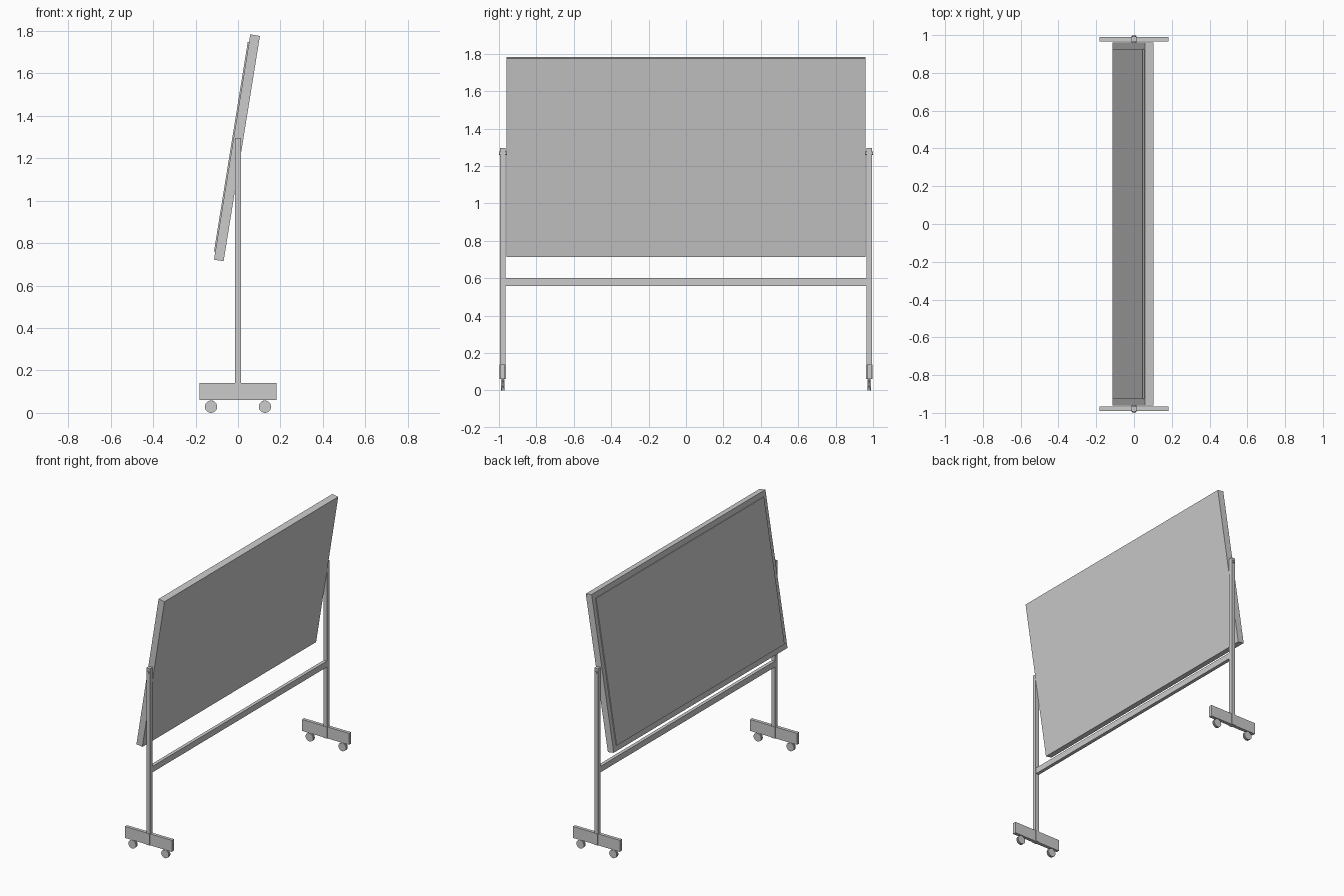
import bpy, math
from mathutils import Matrix, Vector

if "Cube" in bpy.data.objects:
    bpy.data.objects.remove(bpy.data.objects["Cube"])


def box(name, center, size, tilt=None):
    bpy.ops.mesh.primitive_cube_add(size=1)
    ob = bpy.context.object
    ob.name = name
    m = Matrix.Translation(center) @ Matrix.Diagonal((*size, 1))
    ob.data.transform(tilt @ m if tilt else m)
    return ob


def cyl(name, center, radius, depth, verts=24):
    # cylinder with its axis along y
    bpy.ops.mesh.primitive_cylinder_add(vertices=verts, radius=radius, depth=depth)
    ob = bpy.context.object
    ob.name = name
    ob.data.transform(Matrix.Translation(center) @ Matrix.Rotation(math.pi / 2, 4, 'X'))
    bpy.ops.object.shade_smooth_by_angle()
    return ob


# Tilting board with a thin raised writing panel on its -x side
tilt = Matrix.Translation((-0.005, 0, 1.249)) @ Matrix.Rotation(math.radians(9.16), 4, 'Y')
box("board_frame", (0, 0, 0), (0.046, 1.92, 1.075), tilt)
box("writing_panel", (-0.023, 0, 0), (0.012, 1.855, 1.0), tilt)

# Cross bar between the posts
box("cross_bar", (0, 0, 0.58), (0.024, 1.94, 0.042))

for s, side in ((-1, "front"), (1, "rear")):
    # Post, its foot socket, and the pivot bolt
    box(side + "_post", (0, s * 0.979, 0.70), (0.028, 0.029, 1.19))
    box(side + "_post_socket", (0, s * 0.979, 0.10), (0.029, 0.034, 0.08))
    cyl(side + "_pivot_bolt", (0, s * 0.975, 1.268), 0.009, 0.05, 16)
    # Foot slab
    box(side + "_foot", (0, s * 0.979, 0.10), (0.364, 0.023, 0.08))
    # Twin-wheel casters
    for x in (-0.127, 0.127):
        for d in (-0.006, 0.006):
            cyl(side + "_caster_wheel", (x, s * 0.979 + d, 0.029), 0.029, 0.007)
        cyl(side + "_caster_axle", (x, s * 0.979, 0.029), 0.012, 0.012, 12)
        box(side + "_caster_stem", (x, s * 0.979, 0.045), (0.012, 0.006, 0.035))
